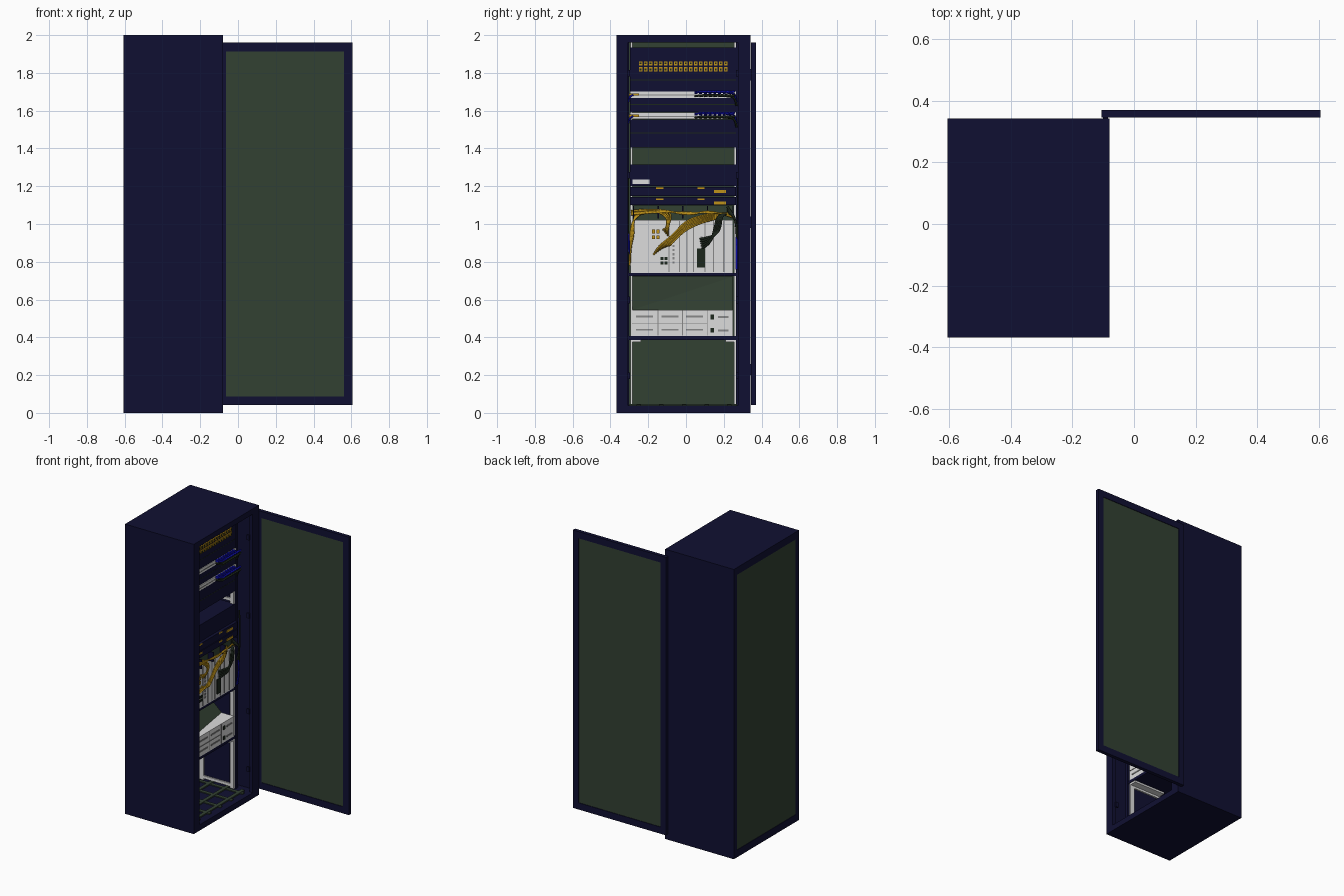
import bpy, bmesh, random
random.seed(4)


def material(name, r, g, b):
    m = bpy.data.materials.new(name)
    m.diffuse_color = (r, g, b, 1)
    return m


NAVY = material("navy", 0.005, 0.005, 0.032)
GLASS = material("dark green glass", 0.032, 0.052, 0.032)
WHITE = material("light grey", 0.72, 0.72, 0.72)
GREY = material("mid grey", 0.25, 0.25, 0.25)
YELLOW = material("amber", 0.52, 0.29, 0.01)
BLUE = material("blue", 0.004, 0.004, 0.4)
BLACK = material("dark cable", 0.012, 0.02, 0.012)


def link(name, data, mat):
    data.materials.append(mat)
    ob = bpy.data.objects.new(name, data)
    bpy.context.collection.objects.link(ob)
    return ob


def boxes(name, mat, specs):
    """One object out of boxes given as (x0, x1, y0, y1, z0, z1)."""
    bm = bmesh.new()
    for x0, x1, y0, y1, z0, z1 in specs:
        vs = bmesh.ops.create_cube(bm, size=1)["verts"]
        for v in vs:
            v.co = ((x0 + x1) / 2 + v.co.x * (x1 - x0),
                    (y0 + y1) / 2 + v.co.y * (y1 - y0),
                    (z0 + z1) / 2 + v.co.z * (z1 - z0))
    me = bpy.data.meshes.new(name)
    bm.to_mesh(me)
    bm.free()
    return link(name, me, mat)


def cables(name, mat, paths, r=0.005):
    cu = bpy.data.curves.new(name, "CURVE")
    cu.dimensions = "3D"
    cu.bevel_depth, cu.bevel_resolution, cu.resolution_u = r, 1, 5
    cu.use_fill_caps = True
    for pts in paths:
        sp = cu.splines.new("NURBS")
        sp.points.add(len(pts) - 1)
        for p, co in zip(sp.points, pts):
            p.co = (*co, 1)
        sp.order_u, sp.use_endpoint_u = 3, True
    return link(name, cu, mat)


def ring_yz(x0, x1, y0, y1, z0, z1, oy0, oy1, oz0, oz1):
    """Four boxes framing an opening in a plane facing x."""
    return [(x0, x1, y0, oy0, z0, z1), (x0, x1, oy1, y1, z0, z1),
            (x0, x1, oy0, oy1, z0, oz0), (x0, x1, oy0, oy1, oz1, z1)]


# Cabinet shell
Y0, Y1 = -0.368, 0.342
boxes("cabinet_sides", NAVY, [(-0.59, -0.105, Y0, Y0 + 0.02, 0, 2), (-0.59, -0.105, Y1 - 0.02, Y1, 0, 2)])
boxes("cabinet_roof_and_base", NAVY, [(-0.59, -0.105, Y0 + 0.02, Y1 - 0.02, z, z + 0.038) for z in (0, 1.962)])
boxes("front_frame", NAVY, ring_yz(-0.105, -0.08, Y0, Y1, 0, 2, -0.307, 0.275, 0.04, 1.962))
boxes("rear_frame", NAVY, ring_yz(-0.605, -0.59, Y0, Y1, 0, 2, Y0 + 0.035, Y1 - 0.035, 0.05, 1.95))
boxes("rear_panel", GLASS, [(-0.602, -0.585, Y0 + 0.02, Y1 - 0.02, 0.038, 1.962)])
boxes("floor_grille", GLASS,
      [(-0.56, -0.12, y - 0.012, y + 0.012, 0.036, 0.044) for y in (-0.25, -0.13, -0.01, 0.11, 0.23)]
      + [(x - 0.012, x + 0.012, -0.3, 0.27, 0.036, 0.046) for x in (-0.5, -0.38, -0.26, -0.15)])

# Open door: frame, glass, hinges and handle
boxes("door_frame", NAVY, [(-0.105, -0.063, 0.345, 0.37, 0.042, 1.96), (0.562, 0.605, 0.345, 0.37, 0.042, 1.96),
                           (-0.063, 0.562, 0.345, 0.37, 0.042, 0.088), (-0.063, 0.562, 0.345, 0.37, 1.914, 1.96)])
boxes("door_glass", GLASS, [(-0.063, 0.562, 0.349, 0.366, 0.088, 1.914)])
boxes("door_hinges", NAVY, [(-0.1, -0.085, 0.335, 0.35, z, z + 0.06) for z in (0.2, 0.98, 1.76)])
boxes("frame_latches", NAVY, [(-0.12, -0.1, y, y + 0.012, z, z + 0.035)
                              for y in (-0.308, 0.264) for z in (0.18, 0.58, 1.24, 1.78)])

# Mounting posts
boxes("white_posts", WHITE, [(x, x + 0.03, y, y + 0.012, 0.04, 1.962)
                             for x in (-0.47, -0.24) for y in (-0.295, 0.253)])
boxes("outer_rails", NAVY, [(-0.25, -0.2, 0.266, 0.285, 0.04, 1.962), (-0.25, -0.2, -0.325, -0.303, 0.04, 1.962)])
boxes("post_crossbars", WHITE, [(-0.46, -0.22, y, y + 0.012, z, z + 0.02)
                                for y in (-0.295, 0.253) for z in (0.05, 0.36, 1.33)])

# Rack panels and equipment bodies, y from L to R
L, R, F = -0.297, 0.264, -0.205
boxes("top_patch_panel", NAVY, [(-0.32, F, L, R, 1.7, 1.935)])
boxes("cable_organisers", NAVY, [(-0.32, F, L, R, 1.592, 1.668), (-0.32, F, L, R, 1.405, 1.552)])
boxes("organiser_seams", BLACK, [(F - 0.002, F + 0.001, L, R, z, z + 0.004) for z in (1.76, 1.63, 1.48)])
boxes("switches", NAVY, [(-0.5, F, L, R, 1.2, 1.315), (-0.5, F + 0.015, L, R, 1.148, 1.196),
                         (-0.5, F + 0.015, L, R, 1.1, 1.144)])
boxes("switch_label", WHITE, [(F, F + 0.003, -0.283, -0.193, 1.213, 1.235)])
boxes("switch_ports", YELLOW, [(F + 0.01, F + 0.018, y, y + w, z - h, z)
                               for dz in (0, 0.06) for y, w, z, h in
                               ((-0.16, 0.042, 1.196 - dz, 0.01), (0.062, 0.036, 1.196 - dz, 0.01),
                                (0.147, 0.066, 1.18 - dz, 0.016))])

# Amber port rows on the patch panel
boxes("patch_ports", YELLOW, [(F - 0.002, F + 0.006, y, y + 0.02, z, z + 0.022)
                              for y in [-0.25 + i * 0.0265 for i in range(18)] for z in (1.808, 1.838)])
boxes("patch_port_holes", BLACK, [(F, F + 0.008, y, y + 0.01, z, z + 0.01)
                                  for y in [-0.245 + i * 0.0265 for i in range(18)] for z in (1.812, 1.846)])

# Thin white switches with blue and dark cables
for n, z in enumerate((1.668, 1.555)):
    boxes(f"thin_unit_{n}", WHITE, [(-0.42, F + 0.003, L, R, z, z + 0.034)])
    boxes(f"thin_unit_slot_{n}", GREY, [(F, F + 0.005, -0.28, 0.25, z + 0.012, z + 0.017)])
    boxes(f"thin_unit_plug_{n}", YELLOW, [(F, F + 0.02, L - 0.005, -0.25, z + 0.012, z + 0.024)])
    boxes(f"blue_plugs_{n}", BLUE, [(F, F + 0.025, y, y + 0.015, z + 0.02, z + 0.035)
                                    for y in [0.045 + i * 0.025 for i in range(8)]])
    for mat, dz, name in ((BLUE, 0.028, "blue_leads"), (BLACK, 0.008, "dark_leads")):
        cables(f"{name}_{n}", mat,
               [[(F, y, z + dz), (F + 0.05, y, z + dz), (F + 0.045, y + 0.04, z + dz + 0.008),
                 (F + 0.04, 0.235, z + dz), (F + 0.03, 0.262, z + dz - 0.01), (F + 0.01, 0.267, z + dz - 0.05)]
                for y in [0.05 + i * 0.025 for i in range(8)]], 0.0055)
    cables(f"left_lead_{n}", BLUE, [[(F + 0.02, -0.28, z + 0.015), (F + 0.03, -0.302, z + 0.01),
                                     (F, -0.304, z - 0.02)]])

# Cable manager above the main chassis
boxes("cable_manager", GLASS, [(-0.3, F - 0.01, L, R, 1.022, 1.098)])
boxes("cable_manager_fingers", NAVY, [(F - 0.01, F + 0.03, y, y + 0.006, 1.03, 1.095)
                                      for y in (-0.28, -0.15, -0.02, 0.11, 0.245)])

# Main chassis with vertical cards
boxes("main_chassis", WHITE, [(-0.52, F, -0.283, 0.25, 0.74, 1.022)])
boxes("card_seams", GREY, [(F - 0.002, F + 0.003, y - 0.003, y + 0.003, 0.745, 1.015)
                           for y in (-0.09, -0.035, 0.005, 0.04, 0.1, 0.145, 0.2)])
boxes("card_dots", GREY, [(F, F + 0.004, y, y + 0.012, z, z + 0.012) for y in (-0.072, 0.076)
                          for z in [0.79 + i * 0.022 for i in range(7)]])
boxes("card_ports", BLACK, [(F, F + 0.006, y, y + 0.016, z, z + 0.016)
                            for y in (-0.135, -0.113) for z in (0.785, 0.81)]
      + [(F, F + 0.006, 0.058, 0.1, 0.77, 0.87)])
boxes("card_plugs", YELLOW, [(F, F + 0.02, y, y + 0.016, z, z + 0.02)
                             for y in (-0.18, -0.155) for z in (0.92, 0.95)])

# Amber and dark cable bundles
paths = []
for i in range(9):
    j = random.uniform(-0.012, 0.012)
    paths.append([(F + 0.01, -0.29, 1.06 + j), (F + 0.03, -0.15, 1.075 + j), (F + 0.03, 0.02, 1.05 - j),
                  (F + 0.035, 0.12, 1.07 + j), (F, 0.25, 1.045 - j)])
for i in range(7):
    e = -0.17 + i * 0.01
    paths.append([(F, 0.17, 1.06 - i * 0.005), (F + 0.04, 0.1, 1.05 - i * 0.006), (F + 0.04, 0.0, 1.02 - i * 0.008),
                  (F + 0.045, -0.07, 0.94 - i * 0.006), (F + 0.04, e + 0.02, 0.88), (F, e, 0.84 + i * 0.008)])
for i in range(4):
    paths.append([(F, -0.2 + i * 0.03, 1.07), (F + 0.04, -0.1 + i * 0.01, 1.06),
                  (F + 0.04, -0.1, 0.97), (F, -0.12 + i * 0.008, 0.97 - i * 0.01)])
    paths.append([(F, -0.26 + i * 0.01, 1.06), (F + 0.03, -0.28, 1.03), (F + 0.03, -0.275 - i * 0.007, 0.95),
                  (F + 0.01, -0.295, 0.87), (F, -0.298, 0.78)])
cables("amber_cables", YELLOW, paths)
cables("dark_cables", BLACK,
       [[(F, 0.22, 1.05), (F + 0.04, 0.19 - i * 0.005, 1.06), (F + 0.04, 0.18 - i * 0.008, 0.96),
         (F + 0.04, 0.13, 0.93 - i * 0.008), (F, 0.075 + i * 0.003, 0.92 - i * 0.012)] for i in range(5)]
       + [[(F, 0.22, 1.09 - i * 0.01), (F + 0.03, 0.25, 1.05), (F + 0.03, 0.268, 1.0), (F + 0.01, 0.27, 0.93)]
          for i in range(4)], 0.006)
cables("side_blue_cables", BLUE, [[(F + 0.02, y, z1), (F + 0.03, y, (z0 + z1) / 2), (F + 0.01, y, z0)]
                                  for y, z0, z1 in ((0.266, 0.76, 0.93), (0.27, 0.76, 0.92), (-0.302, 0.84, 0.95))])
cables("side_dark_cables", BLACK, [[(F + 0.02, y, 1.27), (F + 0.03, y, 1.1), (F + 0.01, y, 0.76)]
                                   for y in (0.278, -0.306)])

# Shelves, with small brackets
boxes("shelves", NAVY, [(-0.52, F, -0.307, 0.27, 0.724, 0.74), (-0.52, F, -0.307, 0.27, 0.387, 0.406)])
boxes("shelf_brackets", WHITE, [(-0.45, F - 0.004, y, y + 0.045, 0.374, 0.387) for y in (-0.283, 0.208)])

# Lower server: bays, seams and ports
boxes("lower_server", WHITE, [(-0.52, F, -0.283, 0.25, 0.406, 0.545)])
boxes("server_seams", GREY, [(F - 0.002, F + 0.003, y, y + 0.004, 0.41, 0.542) for y in (-0.15, -0.02, 0.11)]
      + [(F - 0.002, F + 0.003, y, y + 0.09, z, z + 0.01) for y in (-0.265, -0.13, 0.0) for z in (0.435, 0.505)]
      + [(F - 0.002, F + 0.003, -0.283, 0.11, 0.472, 0.476)])
boxes("server_ports", BLACK, [(F, F + 0.004, 0.13, 0.148, z, z + 0.025) for z in (0.425, 0.495)])
boxes("server_slots", GREY, [(F, F + 0.004, 0.17, 0.225, z, z + 0.01) for z in (0.432, 0.502)])

# Folded dark sheet between the lower server and the shelf
bm = bmesh.new()
a, b, c, d = [bm.verts.new(p) for p in ((-0.215, -0.283, 0.546), (-0.3, 0.25, 0.546),
                                        (-0.5, 0.25, 0.722), (-0.5, -0.283, 0.722))]
bm.faces.new((a, b, c))
bm.faces.new((a, c, d))
me = bpy.data.meshes.new("folded_sheet")
bm.to_mesh(me)
bm.free()
link("folded_sheet", me, GLASS)
